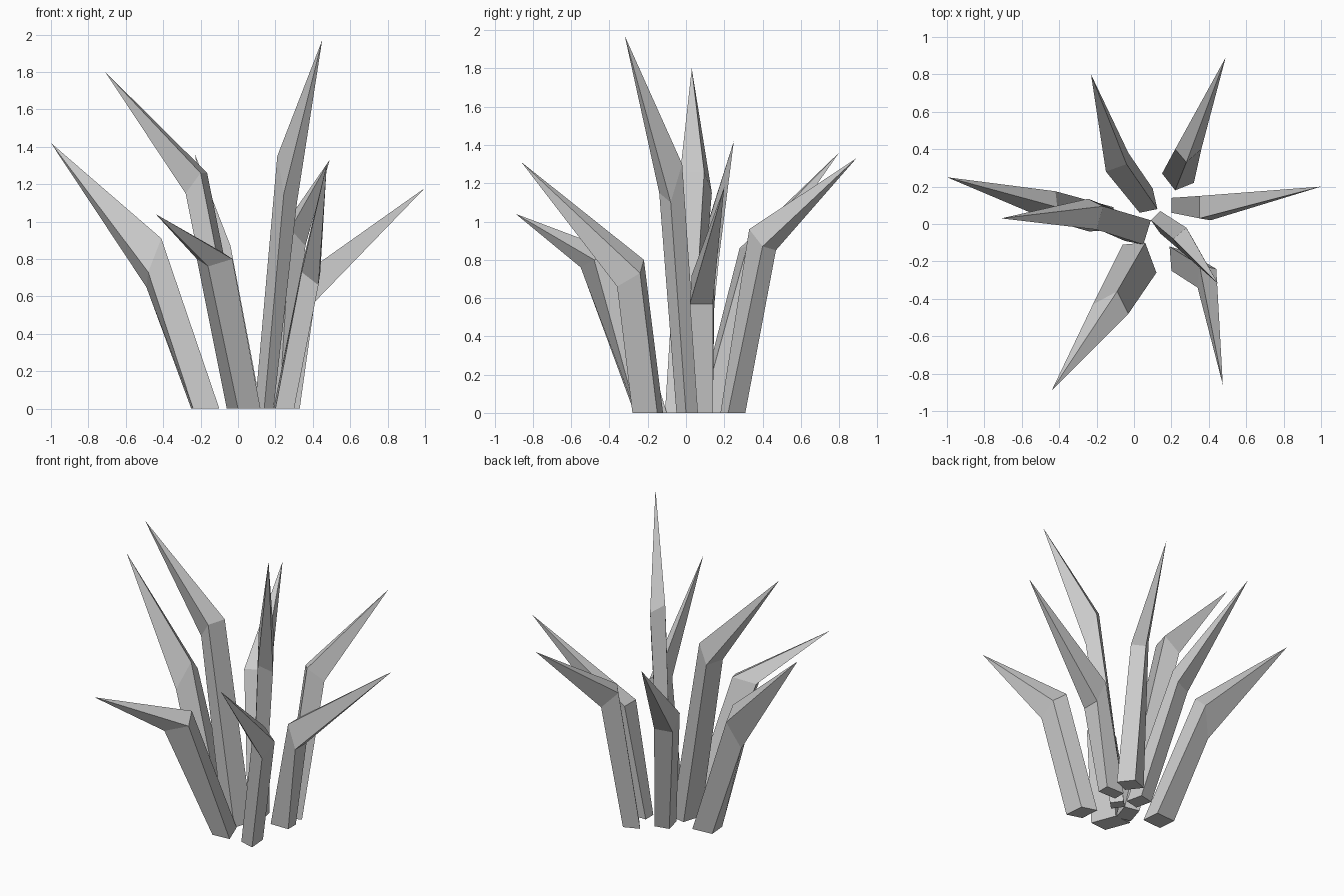
import bpy, bmesh
from mathutils import Vector as V

if "Cube" in bpy.data.objects:
    bpy.data.objects.remove(bpy.data.objects["Cube"])


def section(a, b, c):
    """Four-cornered cross-section: two inner corners and one outer; the fourth completes it."""
    a, b, c = (V((*p, 0)[:3]) for p in (a, b, c))
    return [a, b, c, a + c - b]


def blade(name, base, bend, tip):
    """A box-section leaf rising from the ground to a bend, then tapering to a point."""
    bm = bmesh.new()
    low = [bm.verts.new(p) for p in section(*base)]
    mid = [bm.verts.new(p) for p in section(*bend)]
    top = bm.verts.new(tip)
    bm.faces.new(low)
    for i in range(4):
        j = (i + 1) % 4
        bm.faces.new((low[i], low[j], mid[j], mid[i]))
        bm.faces.new((mid[i], mid[j], top))
    bmesh.ops.recalc_face_normals(bm, faces=bm.faces)
    mesh = bpy.data.meshes.new(name)
    bm.to_mesh(mesh)
    bm.free()
    bpy.context.collection.objects.link(bpy.data.objects.new(name, mesh))


# Left side leaves
blade("left_leaf", [(-.11, .09), (-.10, -.03), (-.24, -.04)],
      [(-.42, .175, .83), (-.41, .09, .91), (-.48, .03, .73)], (-1, .25, 1.42))
blade("tall_left_leaf", [(.09, .02), (.05, -.11), (-.05, -.09)],
      [(-.165, .095, 1.26), (-.20, -.03, 1.26), (-.28, .01, 1.15)], (-.71, .03, 1.80))

# Back leaves
blade("back_left_leaf", [(.03, .06), (.125, .08), (.10, .19)],
      [(-.15, .28, .86), (-.04, .32, .87), (-.03, .38, .76)], (-.23, .80, 1.36))
blade("back_right_leaf", [(.15, .27), (.22, .18), (.32, .22)],
      [(.22, .40, .94), (.28, .33, .96), (.36, .40, .87)], (.49, .89, 1.33))

# Right side leaves
blade("right_leaf", [(.20, .14), (.20, .06), (.33, .06)],
      [(.35, .15, .72), (.35, .03, .72), (.41, .02, .57)], (1, .20, 1.18))
blade("tall_centre_leaf", [(.14, .07), (.09, .02), (.14, -.05)],
      [(.28, -.02, 1.30), (.21, -.08, 1.35), (.245, -.14, 1.15)], (.45, -.32, 1.97))

# Front leaves
blade("front_right_leaf", [(.19, -.12), (.20, -.25), (.30, -.28)],
      [(.35, -.22, .80), (.34, -.34, .73), (.43, -.36, .66)], (.475, -.86, 1.31))
blade("front_left_leaf", [(.06, -.10), (.12, -.26), (0, -.27)],
      [(-.09, -.36, .84), (-.03, -.48, .80), (-.16, -.55, .76)], (-.44, -.89, 1.04))
